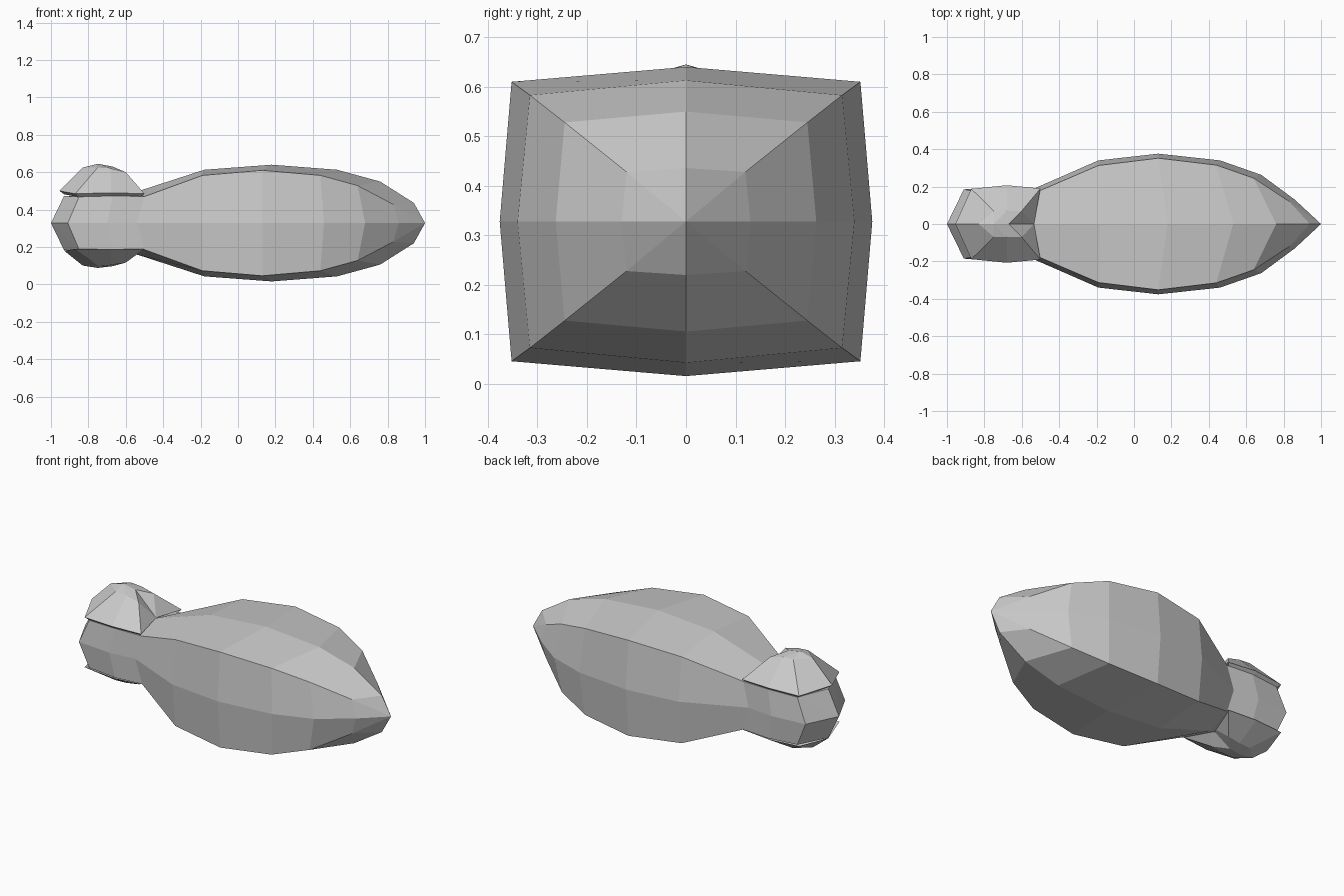
import bpy, bmesh

if "Cube" in bpy.data.objects:
    bpy.data.objects.remove(bpy.data.objects["Cube"])

CZ = 0.328  # height of the long axis


def finish(bm, name):
    bmesh.ops.remove_doubles(bm, verts=bm.verts, dist=0.0005)
    bmesh.ops.recalc_face_normals(bm, faces=bm.faces)
    me = bpy.data.meshes.new(name)
    bm.to_mesh(me)
    bm.free()
    ob = bpy.data.objects.new(name, me)
    bpy.context.collection.objects.link(ob)
    return ob


# Body: eight-sided rings lofted from the head tip to the tail tip
# (middle x, middle height, corner x, corner y, corner height, side x, side y)
rings = [
    (-0.93, 0.145, -0.85, 0.175, 0.14, -0.91, 0.185),
    (-0.72, 0.145, -0.67, 0.19, 0.145, -0.70, 0.203),
    (-0.535, 0.17, -0.50, 0.18, 0.142, -0.54, 0.187),
    (-0.18, 0.285, -0.19, 0.313, 0.255, -0.19, 0.34),
    (0.18, 0.312, 0.13, 0.352, 0.282, 0.13, 0.376),
    (0.53, 0.285, 0.44, 0.315, 0.255, 0.46, 0.34),
    (0.76, 0.222, 0.64, 0.245, 0.2, 0.68, 0.263),
    (0.94, 0.108, 0.83, 0.12, 0.1, 0.86, 0.13),
]
bm = bmesh.new()
loops = []
for mx, mh, cx, cy, ch, sx, sy in rings:
    pts = [(mx, 0, mh), (cx, cy, ch), (sx, sy, 0), (cx, cy, -ch),
           (mx, 0, -mh), (cx, -cy, -ch), (sx, -sy, 0), (cx, -cy, ch)]
    loops.append([bm.verts.new((x, y, z + CZ)) for x, y, z in pts])
for a, b in zip(loops, loops[1:]):
    for i in range(8):
        j = (i + 1) % 8
        bm.faces.new((a[i], a[j], b[j], b[i]))
for x, ring in ((-1.0, loops[0]), (1.0, loops[-1])):
    tip = bm.verts.new((x, 0, CZ))
    for i in range(8):
        bm.faces.new((tip, ring[i], ring[(i + 1) % 8]))
finish(bm, "body")


# Faceted dome on half a head, mirrored; the lip turns its rim inward
def dome(name, base, height, front, lip):
    pts = [(front, 0, 0.015), (-0.87, 0.188, 0.0), (-0.68, 0.207, 0.005), (-0.5, 0.19, 0.0),
           (-0.83, 0, 0.14), (-0.75, 0.07, 0.14), (-0.75, 0, 0.16), (-0.68, 0.07, 0.135),
           (-0.67, 0, 0.145), (-0.6, 0.07, 0.115), (-0.535, 0, 0.015)]
    faces = [(0, 1, 5, 4), (1, 2, 7, 5), (2, 3, 9, 7), (4, 5, 6), (5, 7, 6),
             (6, 7, 9, 8), (8, 9, 10), (9, 3, 10)]
    bm = bmesh.new()
    for s in (1, -1):
        vs = [bm.verts.new((x, y * s, base + z / 0.16 * height)) for x, y, z in pts]
        for f in faces:
            bm.faces.new([vs[i] for i in f])
        if lip:
            rim = vs[:4]
            inner = [bm.verts.new((-0.7 + (v.co.x + 0.7) * 0.9, v.co.y * 0.9, v.co.z - lip))
                     for v in rim]
            for i in range(3):
                bm.faces.new((rim[i], rim[i + 1], inner[i + 1], inner[i]))
    return finish(bm, name)


# Raised cap on the head and the shallower chin below it
dome("head_cap", 0.485, 0.16, -0.955, 0.018)
dome("chin", 0.19, -0.102, -0.93, 0)
